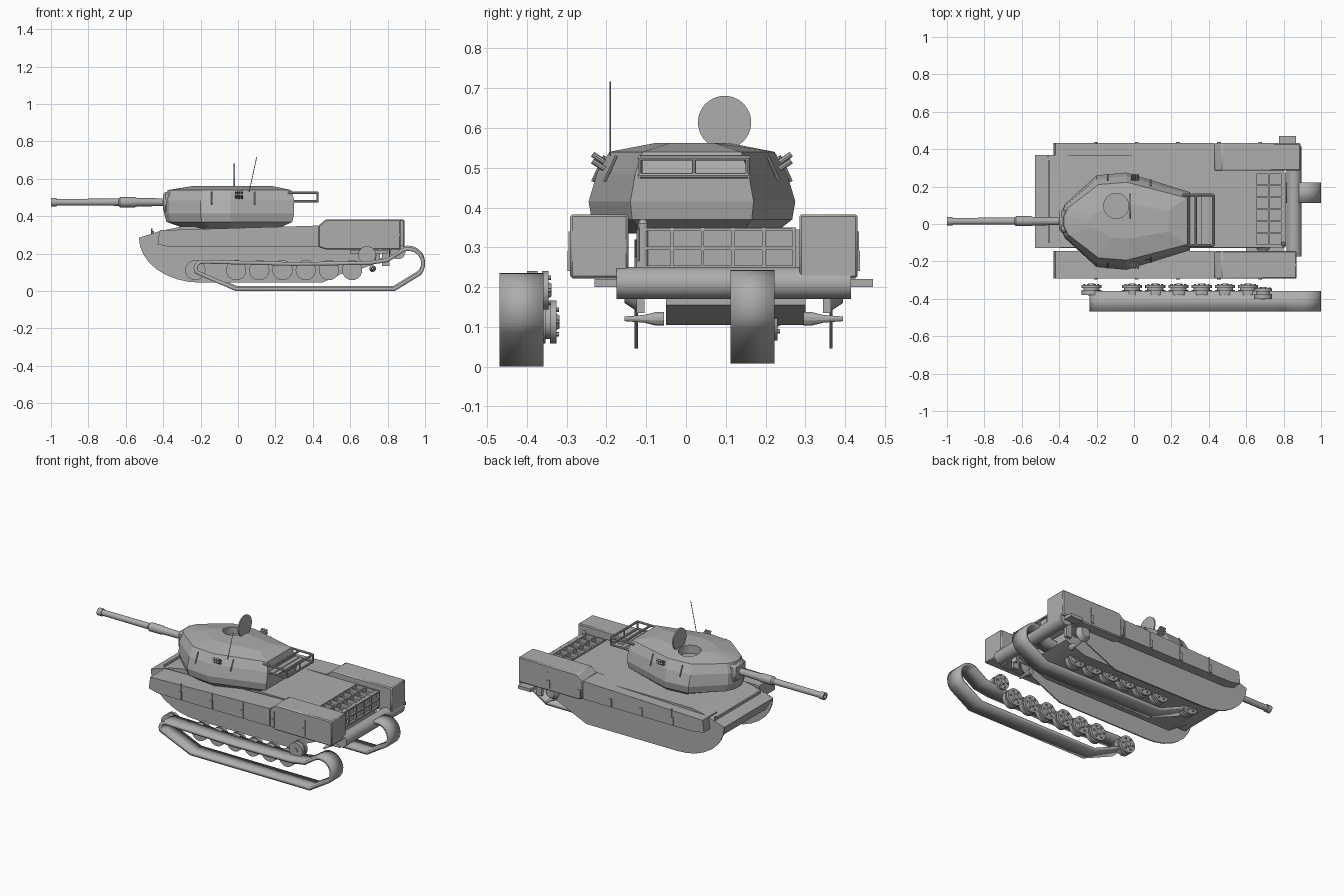
import bpy, bmesh, math
from mathutils import Vector

cube = bpy.data.objects.get("Cube")
if cube:
    bpy.data.objects.remove(cube, do_unlink=True)

colour = (0.42, 0.42, 0.42, 1)
grey = bpy.data.materials.new("armour_grey")
grey.use_nodes = True
grey.diffuse_color = colour
grey.node_tree.nodes["Principled BSDF"].inputs["Base Color"].default_value = colour

parts = []
hull_middle, hull_half = 0.12, 0.245
skirt_middle, skirt_inner, skirt_outer = 0.07, 0.215, 0.362
turret_middle = 0.015
gun_height = 0.475
deck = 0.345
skirt_top, skirt_bottom = 0.35, 0.235
box_top, box_bottom = 0.383, 0.222
box_start = 0.43


def loft(name, rings, caps=True):
    """Joins rings of points with quads and closes both ends."""
    bm = bmesh.new()
    loops = [[bm.verts.new(point) for point in ring] for ring in rings]
    count = len(loops[0])
    for near, far in zip(loops, loops[1:]):
        for i in range(count):
            j = (i + 1) % count
            bm.faces.new((near[i], near[j], far[j], far[i]))
    if caps:
        bm.faces.new(loops[0])
        bm.faces.new(loops[-1])
    bmesh.ops.recalc_face_normals(bm, faces=bm.faces)
    mesh = bpy.data.meshes.new(name)
    bm.to_mesh(mesh)
    bm.free()
    mesh.materials.append(grey)
    obj = bpy.data.objects.new(name, mesh)
    bpy.context.collection.objects.link(obj)
    parts.append(obj)
    return obj


def side_profile(name, points, start, end, caps=True):
    return loft(name, [[(x, y, z) for x, z in points] for y in (start, end)], caps)


def box(name, centre, size):
    x, y, z = centre
    length, width, height = (value / 2 for value in size)
    points = [(x - length, z - height), (x + length, z - height),
              (x + length, z + height), (x - length, z + height)]
    return side_profile(name, points, y - width, y + width)


def lathe(name, start, axis, profile, sides=24):
    """Turns (distance along axis, radius) pairs round the axis."""
    start, axis = Vector(start), Vector(axis).normalized()
    across = axis.orthogonal().normalized()
    upward = axis.cross(across)
    turns = [math.tau * i / sides for i in range(sides)]
    return loft(name, [[start + axis * distance
                        + radius * (across * math.cos(t) + upward * math.sin(t))
                        for t in turns] for distance, radius in profile])


def rod(name, start, end, radius, sides=8):
    axis = Vector(end) - Vector(start)
    return lathe(name, start, axis, [(0, radius), (axis.length, radius)], sides)


def arc(centre_x, centre_z, radius_x, radius_z, first, last, steps):
    angles = [math.radians(first + (last - first) * i / steps) for i in range(steps + 1)]
    return [(centre_x + radius_x * math.cos(a), centre_z + radius_z * math.sin(a)) for a in angles]


def spread(first, last, count):
    return [first + (last - first) * i / (count - 1) for i in range(count)]


def cut(target, cutter):
    cutter.hide_render = True
    cutter.hide_set(True)
    parts.remove(cutter)
    modifier = target.modifiers.new("cut", "BOOLEAN")
    modifier.object = cutter
    modifier.solver = "EXACT"


# Hull: upper body, narrow belly and thin curved side plates
bow = (-0.53, 0.285)
hull = side_profile("upper_hull", [bow, (-0.48, 0.2), (0.7, 0.2), (0.8, 0.24), (0.8, deck),
                                   (-0.3, deck), (-0.4, 0.325)],
                    hull_middle - hull_half, hull_middle + hull_half)
side_profile("belly", [(-0.46, 0.21), (-0.3, 0.105), (0.62, 0.105), (0.76, 0.155), (0.76, 0.21)],
             -0.05, 0.3)
plate = arc(-0.2, bow[1], 0.33, 0.24, 180, 270, 8) + [(0.45, 0.045), (0.66, 0.14), (0.7, 0.25), (-0.42, 0.32)]

for side, sign in (("right", -1), ("left", 1)):
    # Side plate, skirt and raised rear box
    plate_y = hull_middle + sign * hull_half
    side_profile(side + "_hull_plate", plate, plate_y - 0.004, plate_y + 0.004)
    inner = skirt_middle + sign * skirt_inner
    outer = skirt_middle + sign * skirt_outer
    side_profile(side + "_skirt", [(-0.43, 0.25), (-0.36, skirt_bottom), (box_start, skirt_bottom),
                                   (box_start, skirt_top), (-0.42, 0.325)], inner, outer)
    rear_end = 0.88 + sign * 0.01
    rear = side_profile(side + "_rear_box", [(box_start, skirt_bottom), (0.47, box_bottom),
                                             (rear_end, box_bottom), (rear_end, box_top),
                                             (0.47, box_top), (box_start, skirt_top)], inner, outer)
    rear.modifiers.new("soft_edges", "BEVEL").width = 0.006

    # Skirt seams and latches
    for x in spread(-0.2, 0.68, 5):
        box(side + "_skirt_seam", (x, outer, 0.31), (0.006, 0.006, 0.06))
        box(side + "_skirt_latch", (x - 0.005, outer, 0.265), (0.02, 0.012, 0.05))

    # Drive axle and rear bracket
    axle_y = hull_middle + sign * 0.175
    lathe(side + "_drive_axle", (0.72, axle_y, hull_middle), (0, sign, 0),
          [(0, 0.018), (0.02, 0.018), (0.05, 0.01), (0.1, 0.006)], 12)
    lathe(side + "_final_drive", (0.69, plate_y, 0.19), (0, sign, 0), [(0, 0.05), (0.03, 0.03)], 16)
    box(side + "_tow_bracket", (0.79, axle_y + sign * 0.06, 0.2), (0.04, 0.02, 0.13))

    # Smoke launchers and grab rails on the turret cheek
    cheek = turret_middle + sign * 0.23
    for x in spread(-0.01, 0.02, 3):
        for z in (0.505, 0.522):
            rod(side + "_smoke_tube", (x, cheek - sign * 0.01, z - 0.008),
                (x, cheek + sign * 0.02, z + 0.012), 0.007)
    for x, shift in ((-0.14, 0.01), (0.09, -0.02)):
        edge = cheek + sign * shift
        rod(side + "_rail", (x, edge - sign * 0.02, 0.53), (x, edge + sign * 0.01, 0.465), 0.004)

box("left_step", (0.82, 0.44, 0.21), (0.09, 0.06, 0.02))
box("right_step", (0.7, -0.175, 0.21), (0.2, 0.11, 0.02))

# Bow details
box("bow_bar", (-0.455, hull_middle, 0.31), (0.01, 0.44, 0.022))
rod("bow_pin", (-0.46, 0.36, 0.28), (-0.46, 0.36, 0.335), 0.004)

# Engine grille on the deck and rear face
grille_x, grille_y, bar = 0.72, 0.08, 0.008
grille_length, grille_width = 0.14, 0.385
cut(hull, box("grille_cutter", (grille_x, grille_y, deck), (grille_length, grille_width, 0.04)))
first, last = grille_y - grille_width / 2, grille_y + grille_width / 2
for y in spread(first, last, 7):
    box("deck_grille_bar", (grille_x, y, deck - bar), (grille_length, bar, 0.025))
for x in spread(grille_x - grille_length / 2, grille_x + grille_length / 2, 3):
    box("deck_grille_rail", (x, grille_y, deck - bar), (bar, grille_width, 0.025))
for y in spread(first, last, 6):
    box("rear_grille_bar", (0.803, y, 0.3), (0.02, bar, 0.1))
for z in spread(0.25, deck, 3):
    box("rear_grille_rail", (0.803, grille_y, z), (0.02, grille_width, bar))

# Rear drum and post
rod("rear_drum", (0.855, -0.175, 0.21), (0.855, 0.415, 0.21), 0.04, 32)
lathe("rear_post", (0.8, -0.108, 0.17), (0, 0, 1), [(0, 0.013), (0.19, 0.013), (0.2, 0.006)], 16)


# Loose track bands, each with an idler, six road wheels and a sprocket
def wheel(side, x, y, z, radius):
    groove = radius * 0.8
    lathe(side + "_wheel", (x, y, z), (0, 1, 0),
          [(0, 0.014), (0.004, 0.014), (0.004, radius), (0.03, radius), (0.03, groove),
           (0.042, groove), (0.042, radius), (0.058, radius), (0.058, 0.02), (0.066, 0.016)])
    for bolt_x, bolt_z in arc(x, z, 0.036, 0.036, 0, 300, 5):
        rod(side + "_wheel_bolt", (bolt_x, y + 0.05, bolt_z), (bolt_x, y + 0.064, bolt_z), 0.006, 6)


def track(side, start, lift):
    path = [(-0.01, 0.01), (0.835, 0.01)]
    path += arc(0.91, 0.145, 0.08, 0.08, -40, 110, 10)
    path += [(0.8, 0.165), (0.7, 0.15), (0.3, 0.145)]
    path += arc(-0.19, hull_middle, 0.037, 0.037, 90, 210, 4)
    path = [(x, z + lift) for x, z in path]
    band = side_profile(side + "_track_band", path, start, start + 0.11, False)
    solid = band.modifiers.new("thickness", "SOLIDIFY")
    solid.thickness = 0.02
    solid.offset = 0
    solid.use_even_offset = True
    wheel_y = start + 0.085 if lift == 0 else start + 0.06
    axle = 0.112 + lift
    for x in [-0.228] + spread(-0.01, 0.61, 6):
        wheel(side, x, wheel_y, axle, 0.054)
    wheel(side, 0.69, wheel_y - 0.02, axle + 0.08, 0.048)


track("right", -0.469, 0)
track("left", 0.112, 0.008)

# Turret: one mirrored outline stacked in rings, widest low down
half = [(-0.395, 0.03), (-0.37, 0.09), (-0.2, 0.245), (-0.04, 0.26), (0.3, 0.155)]
outline = half + [(x, -y) for x, y in reversed(half)]
layers = [(0.335, 0.72, 0.8), (0.37, 0.97, 0.97), (0.415, 1, 1),
          (0.485, 1, 0.92), (0.54, 0.95, 0.8), (0.562, 0.6, 0.36)]
turret = loft("turret", [[(x * length, turret_middle + y * width, z) for x, y in outline]
                         for z, length, width in layers])
rod("turret_ring", (-0.05, 0.05, 0.31), (-0.05, 0.05, skirt_top), 0.17, 40)

# Commander's hatch, standing open, and antenna
hatch_radius, hatch_y = 0.067, 0.097
cut(turret, rod("hatch_cutter", (-0.095, hatch_y, 0.51), (-0.095, hatch_y, 0.6), hatch_radius, 32))
rod("open_hatch", (-0.024, hatch_y, 0.614), (-0.016, hatch_y, 0.614), hatch_radius, 40)
rod("antenna", (0.06, -0.19, 0.53), (0.1, -0.19, 0.717), 0.002, 6)

# Gun with sleeve and hollow muzzle
lathe("gun_barrel", (-0.37, turret_middle, gun_height), (-1, 0, 0),
      [(0, 0.02), (0.17, 0.023), (0.18, 0.027), (0.26, 0.027), (0.27, 0.019), (0.6, 0.018),
       (0.6, 0.023), (0.63, 0.023), (0.63, 0.012), (0.6, 0.012)])
mantlet = box("gun_mantlet", (-0.365, turret_middle, gun_height), (0.07, 0.12, 0.11))
mantlet.modifiers.new("soft_edges", "BEVEL").width = 0.012

# Stowage rack behind the turret
rack_sides = spread(-0.115, 0.155, 3)
low, high, back = 0.48, 0.525, 0.425
for z in (low, high):
    for y in rack_sides[::2]:
        rod("rack_side_bar", (0.26, y, z), (back, y, z), 0.007)
    for x in (0.33, back):
        rod("rack_cross_bar", (x, rack_sides[0], z), (x, rack_sides[-1], z), 0.007)
for y in rack_sides:
    rod("rack_upright", (back, y, low), (back, y, high), 0.005)
box("rack_floor", (0.32, 0.02, low), (0.08, 0.27, 0.007))

# Smooth round parts, keep edges sharp and the turret faceted
bpy.ops.object.select_all(action="DESELECT")
for part in parts:
    part.select_set(True)
bpy.context.view_layer.objects.active = parts[0]
bpy.ops.object.shade_smooth_by_angle(angle=math.radians(25))
turret.data.shade_flat()
